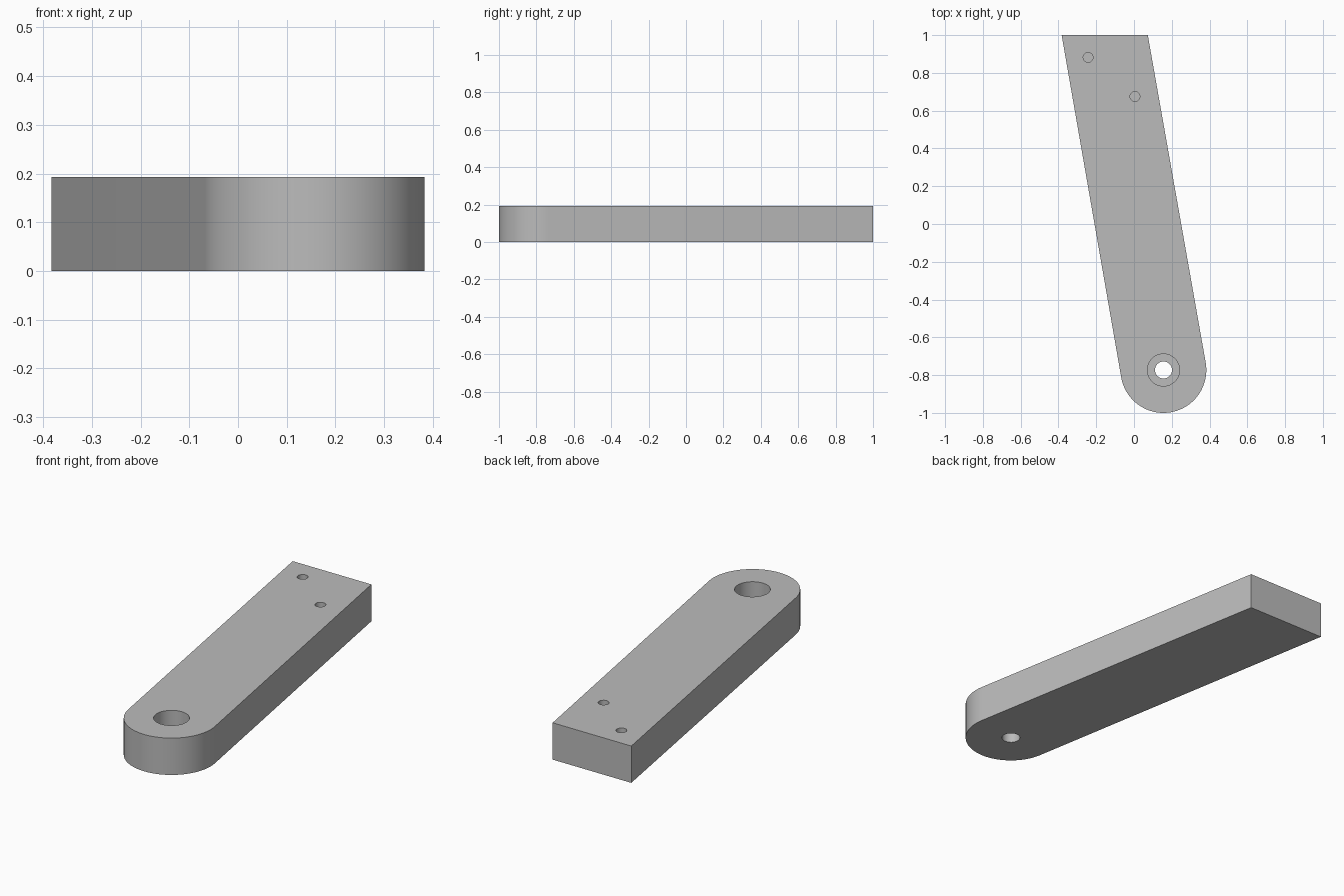
import bpy
import bmesh
from math import acos, atan2, cos, sin, pi, hypot, radians
from mathutils import Matrix

cube = bpy.data.objects.get("Cube")
if cube:
    bpy.data.objects.remove(cube, do_unlink=True)

HEIGHT = 0.193
PIVOT = (0.156, -0.773)
RADIUS = 0.227
BACK_LEFT, BACK_RIGHT = (-0.383, 1.0), (0.073, 1.0)
ARC_STEPS = 48

grey = bpy.data.materials.new("plain_grey")
grey.use_nodes = True
colour = (0.5, 0.5, 0.5, 1)
grey.diffuse_color = colour
grey.node_tree.nodes["Principled BSDF"].inputs["Base Color"].default_value = colour


def add_object(name, bm):
    mesh = bpy.data.meshes.new(name)
    bmesh.ops.recalc_face_normals(bm, faces=bm.faces)
    bm.to_mesh(mesh)
    bm.free()
    mesh.materials.append(grey)
    obj = bpy.data.objects.new(name, mesh)
    bpy.context.collection.objects.link(obj)
    return obj


def tangent_angle(point, side):
    """Angle on the rounded end where a line from point touches it."""
    dx, dy = point[0] - PIVOT[0], point[1] - PIVOT[1]
    return atan2(dy, dx) + side * acos(RADIUS / hypot(dx, dy))


def drill(target, x, y, radius, bottom):
    """Cut a round hole from above the top face down to bottom."""
    top = HEIGHT + 0.1
    bm = bmesh.new()
    bmesh.ops.create_cone(bm, cap_ends=True, segments=48, radius1=radius,
                          radius2=radius, depth=top - bottom,
                          matrix=Matrix.Translation((x, y, (top + bottom) / 2)))
    cutter = add_object("hole_cutter", bm)
    cutter.hide_render = True
    mod = target.modifiers.new("hole", "BOOLEAN")
    mod.operation = "DIFFERENCE"
    mod.solver = "EXACT"
    mod.object = cutter
    bpy.context.view_layer.objects.active = target
    bpy.ops.object.modifier_apply(modifier=mod.name)
    bpy.data.objects.remove(cutter, do_unlink=True)


# Arm: straight sides running tangent into a rounded front end
start = tangent_angle(BACK_LEFT, 1)
end = tangent_angle(BACK_RIGHT, -1) + 2 * pi
outline = [BACK_LEFT]
for i in range(ARC_STEPS + 1):
    a = start + (end - start) * i / ARC_STEPS
    outline.append((PIVOT[0] + RADIUS * cos(a), PIVOT[1] + RADIUS * sin(a)))
outline.append(BACK_RIGHT)

bm = bmesh.new()
base = bm.faces.new([bm.verts.new((x, y, 0)) for x, y in outline])
walls = bmesh.ops.extrude_face_region(bm, geom=[base], use_keep_orig=True)
top_verts = [g for g in walls["geom"] if isinstance(g, bmesh.types.BMVert)]
bmesh.ops.translate(bm, verts=top_verts, vec=(0, 0, HEIGHT))
arm = add_object("lever_arm", bm)

# Counterbored pivot hole, and two blind pin holes
drill(arm, *PIVOT, 0.085, 0.06)
drill(arm, *PIVOT, 0.045, -0.1)
for x, y in ((-0.243, 0.882), (0.005, 0.675)):
    drill(arm, x, y, 0.026, 0.09)

# Smooth the curved walls, keep the rims crisp
for obj in bpy.context.selected_objects:
    obj.select_set(False)
arm.select_set(True)
bpy.context.view_layer.objects.active = arm
bpy.ops.object.shade_smooth_by_angle(angle=radians(30))
